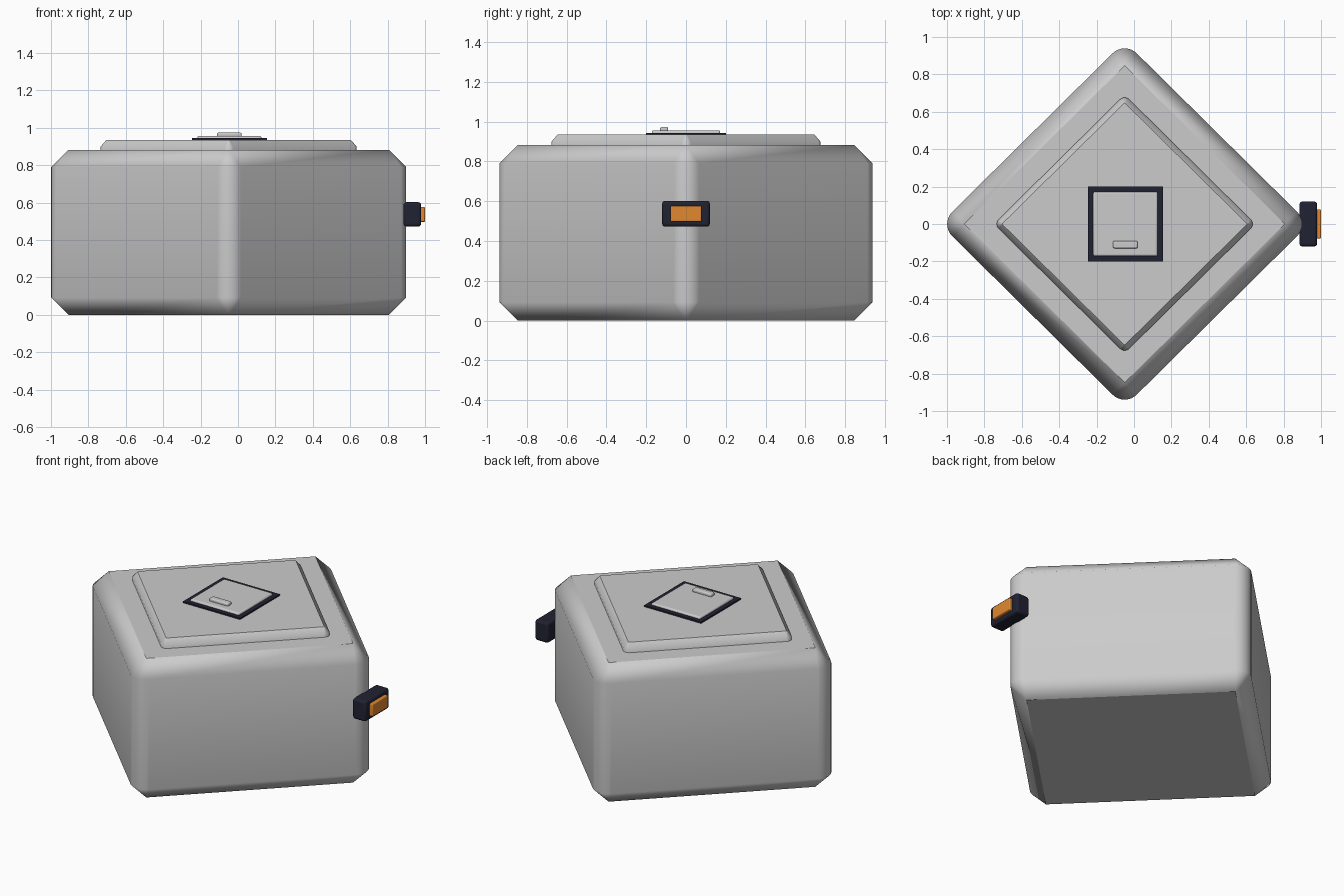
import bpy, bmesh, math

if "Cube" in bpy.data.objects:
    bpy.data.objects.remove(bpy.data.objects["Cube"])

CX = -0.05  # centre of the body along x


def material(name, rgb):
    m = bpy.data.materials.new(name)
    m.diffuse_color = (*rgb, 1)
    m.use_nodes = True
    m.node_tree.nodes["Principled BSDF"].inputs["Base Color"].default_value = m.diffuse_color
    return m


def diamond_prism(name, hx, hy, r, profile, seg=8):
    """Diamond with rounded corners, lofted through (inset, z) levels."""
    bm = bmesh.new()
    rings = []
    for inset, z in profile:
        ring = []
        for k in range(4):
            a0 = k * math.pi / 2
            h = hx if k % 2 == 0 else hy
            ccx, ccy = (h - r) * math.cos(a0), (h - r) * math.sin(a0)
            for i in range(seg + 1):
                a = a0 + math.pi / 2 * (i / seg - 0.5)
                ring.append(bm.verts.new((CX + ccx + (r - inset) * math.cos(a),
                                          ccy + (r - inset) * math.sin(a), z)))
        rings.append(ring)
    n = len(rings[0])
    for lo, hi in zip(rings, rings[1:]):
        for i in range(n):
            j = (i + 1) % n
            bm.faces.new((lo[i], lo[j], hi[j], hi[i]))
    bm.faces.new(rings[0][::-1])
    bm.faces.new(rings[-1])
    bmesh.ops.remove_doubles(bm, verts=bm.verts, dist=0.0008)
    for f in bm.faces:
        f.smooth = True
    # crisp line around the flat top and bottom, soft everywhere else
    for f in bm.faces:
        if abs(f.normal.z) > 0.99 or f.calc_area() > 0.3 and len(f.verts) == 4:
            zs = [v.co.z for v in f.verts]
            if max(zs) - min(zs) < 1e-5:
                for e in f.edges:
                    e.smooth = False
    me = bpy.data.meshes.new(name)
    bm.to_mesh(me)
    bm.free()
    ob = bpy.data.objects.new(name, me)
    bpy.context.collection.objects.link(ob)
    ob.modifiers.new("weighted", 'WEIGHTED_NORMAL').keep_sharp = True
    return ob


def box(name, lo, hi, bevel=0, mat=None, segments=3):
    bpy.ops.mesh.primitive_cube_add(
        size=1, location=[(a + b) / 2 for a, b in zip(lo, hi)])
    ob = bpy.context.object
    ob.name = name
    ob.scale = [b - a for a, b in zip(lo, hi)]
    bpy.ops.object.transform_apply(location=False, rotation=False, scale=True)
    if bevel:
        b = ob.modifiers.new("bevel", 'BEVEL')
        b.width, b.segments = bevel, segments
        bpy.ops.object.shade_smooth_by_angle(angle=math.radians(35))
    if mat:
        ob.data.materials.append(mat)
    return ob


dark = material("dark", (0.015, 0.016, 0.032))
orange = material("orange", (0.75, 0.25, 0.03))

# main body and raised lid plate
diamond_prism("body", 0.949, 0.939, 0.092,
              [(0.092, 0), (0, 0.092), (0, 0.79), (0.092, 0.882)])
diamond_prism("lid_plate", 0.684, 0.676, 0.035,
              [(0, 0.86), (0, 0.90), (0.03, 0.935)])

# hatch on the lid
HX = -0.046
box("hatch_frame", (HX - 0.2, -0.2, 0.925), (HX + 0.2, 0.2, 0.944), mat=dark)
box("hatch_panel", (HX - 0.172, -0.172, 0.93), (HX + 0.172, 0.172, 0.956), 0.01)
box("hatch_handle", (HX - 0.066, -0.13, 0.95), (HX + 0.066, -0.09, 0.974), 0.008)

# latch on the right corner with its coloured button
box("latch_housing", (0.885, -0.12, 0.472), (0.979, 0.12, 0.602), 0.015, dark)
box("latch_button", (0.95, -0.078, 0.497), (1.0, 0.078, 0.577), 0.006, orange)
